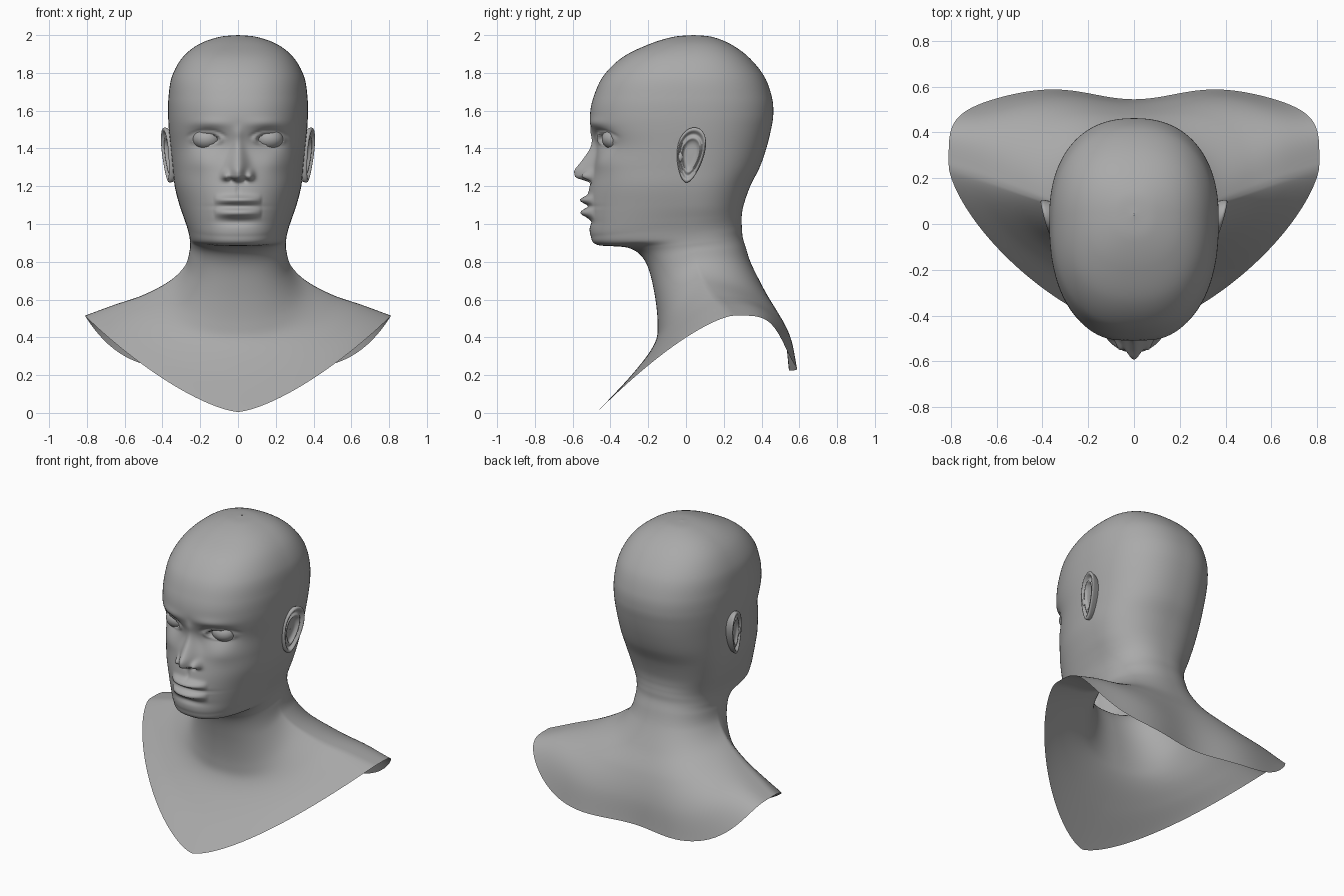
import bpy
import math
from math import exp, sin, cos, pi

if "Cube" in bpy.data.objects:
    bpy.data.objects.remove(bpy.data.objects["Cube"], do_unlink=True)

# One plain clay colour
clay = bpy.data.materials.new("grey_clay")
clay.use_nodes = True
GREY = (0.4, 0.4, 0.4, 1)
clay.diffuse_color = GREY
clay.node_tree.nodes["Principled BSDF"].inputs["Base Color"].default_value = GREY


def bell(*offsets):
    """Smooth bump: 1 at the centre, falling off with (distance, width) pairs."""
    return exp(-sum((d / w) ** 2 for d, w in offsets))


def ramp(value, low, high):
    t = min(max((value - low) / (high - low), 0), 1)
    return t * t * (3 - 2 * t)


def blend_rows(rows, steps):
    """Catmull-Rom interpolation through a list of equal-length tuples."""
    mirror_end = lambda a, b: [2 * p - q for p, q in zip(a, b)]
    pts = [mirror_end(rows[0], rows[1])] + rows + [mirror_end(rows[-1], rows[-2])]
    result = []
    for i in range(len(rows) - 1):
        for s in range(steps):
            t = s / steps
            result.append([
                b + 0.5 * t * (c - a + t * (2 * a - 5 * b + 4 * c - d + t * (3 * (b - c) + d - a)))
                for a, b, c, d in zip(*pts[i:i + 4])])
    return result + [list(rows[-1])]


def add_mesh(name, verts, faces, mirrored=True):
    mesh = bpy.data.meshes.new(name)
    mesh.from_pydata(verts, [], faces)
    mesh.materials.append(clay)
    obj = bpy.data.objects.new(name, mesh)
    bpy.context.collection.objects.link(obj)
    mesh.shade_smooth()
    if mirrored:
        mod = obj.modifiers.new("both_sides", 'MIRROR')
        mod.merge_threshold = 0.0005
    return obj


def grid_faces(rows, columns, closed=False):
    span = columns if closed else columns - 1
    return [(i * columns + j, (i + 1) * columns + j,
             (i + 1) * columns + (j + 1) % columns, i * columns + (j + 1) % columns)
            for i in range(rows - 1) for j in range(span)]


# Level head sections: height, half width, widest y, front y, back y
skull = [
    (2.0, 0.003, .04, .037, .043),
    (1.99, .1, .04, -.07, .14),
    (1.95, .21, .04, -.2, .24),
    (1.88, .295, .03, -.34, .335),
    (1.78, .35, .02, -.44, .415),
    (1.67, .368, .02, -.49, .455),
    (1.58, .37, .02, -.508, .462),
    (1.5, .366, .02, -.5, .45),
    (1.4, .356, .02, -.475, .425),
    (1.3, .346, .02, -.49, .39),
    (1.2, .335, .02, -.505, .34),
    (1.1, .31, .02, -.51, .305),
]
# Tilted jaw, neck and shoulder sections: front y z, side x y z, back y z, spread
lower = [
    (-.51, 1.0, .285, .02, 1.03, .295, 1.04, 0),
    (-.505, .94, .268, .02, .98, .295, 1.0, 0),
    (-.47, .89, .258, .03, .94, .297, .97, 0),
    (-.3, .872, .254, .04, .9, .3, .93, 0),
    (-.215, .8, .256, .05, .86, .315, .88, 0),
    (-.17, .65, .28, .06, .78, .345, .79, 0),
    (-.15, .47, .36, .09, .7, .41, .66, .1),
    (-.17, .36, .5, .14, .625, .48, .53, .4),
    (-.28, .21, .66, .2, .57, .525, .39, .75),
    (-.47, .005, .81, .25, .515, .545, .225, 1),
]
sections = blend_rows([(f, z, x, y, z, b, z, 0) for z, x, y, f, b in skull] + lower, 10)

EYE_X, EYE_Z, MOUTH_Z = 0.165, 1.452, 1.094


def face_relief(x, z):
    """How far the face stands forward of the plain head form."""
    out = 0
    # Nose: ridge, tip, wings and nostrils
    drop = ramp(z, 1.47, 1.28)
    base = ramp(z, 1.215, 1.25)
    out += base * (0.012 + 0.07 * drop) * bell((x, 0.026 + 0.026 * drop)) * ramp(z, 1.54, 1.46)
    out += 0.016 * bell((x, .035), (z - 1.28, .03))
    out += 0.038 * base * bell((x - .066, .02), (z - 1.255, .027))
    out -= 0.03 * bell((x - .035, .016), (z - 1.232, .011))
    # Lips and the hollow beneath them
    lip = max(0, 1 - (x / .125) ** 2) ** 0.7
    out += 0.012 * bell((x, .13), (z - 1.12, .09))
    out += 0.042 * lip * bell((z - MOUTH_Z - .033, .02))
    out += 0.042 * lip * bell((z - MOUTH_Z + .035, .023))
    out -= 0.016 * bell((x, .12), (z - MOUTH_Z, .006))
    out -= 0.012 * bell((x, .1), (z - 1.01, .02))
    out -= 0.006 * bell((x, .012), (z - 1.18, .025))
    # Brow, socket, cheek and eyelids
    dx, dz = x - EYE_X, z - EYE_Z
    out += 0.012 * bell((x - .15, .1), (z - 1.53, .03))
    out -= 0.038 * bell((dx, .085), (dz, .055))
    out += 0.012 * bell((x - .2, .08), (z - 1.33, .06))
    ring = math.hypot(dx / .064, (dz + dx * dx) / .025)
    out += 0.009 * bell((ring - 1.2, .22))
    out -= 0.005 * bell((ring - 1.75, .2)) * ramp(dz, 0, .02)
    out -= 0.03 * ramp(ring, 1.08, .9)
    return out


# Head, neck and shoulders as one open sheet, half built and mirrored
COLUMNS = 110
verts = []
for fy, fz, sx, sy, sz, by, bz, spread in sections:
    spread = min(max(spread, 0), 1)
    for j in range(COLUMNS):
        angle = pi * (j / (COLUMNS - 1)) ** 1.4
        s, c = (0, 1 if j == 0 else -1) if j in (0, COLUMNS - 1) else (sin(angle), cos(angle))
        front = c > 0
        power = 2.4 - 0.95 * spread if front else 2.3 + 2.2 * spread
        k = (abs(s) ** power + abs(c) ** power) ** (-1 / power)
        w = min(abs(c) * k, 1)
        x = sx * s * k
        end_y, end_z = (fy, fz) if front else (by, bz)
        y = sy + (end_y - sy) * w
        z = sz + (end_z - sz) * w ** (1 + (0.4 if front else 3.5) * spread)
        if front:
            y -= face_relief(x, z) * ramp(z, .9, 1.0) * ramp(c, 0, .3)
        else:
            blade = (x / .37) ** 2
            y += 0.045 * spread * blade * exp(1 - blade)
        verts.append((x, y, z))
add_mesh("head_and_shoulders", verts, grid_faces(len(sections), COLUMNS))

# Ears: shaped rings of (size, height) from the hollow to the rim and behind it
profile = blend_rows([(.01, .006), (.35, .006), (.5, .012), (.62, .024), (.76, .014),
                      (.9, .032), (1, .026), (.97, .005), (.75, -.06)], 4)
SPOKES = 48
verts = []
for size, height in profile:
    for j in range(SPOKES):
        a = 2 * pi * j / SPOKES
        dz = 0.145 * size * sin(a)
        dy = 0.072 * size * cos(a) * (1 + 0.28 * sin(a)) + 0.14 * dz
        verts.append((0.352 + 0.25 * dy + 0.06 * dz + height, 0.024 + dy, 1.365 + dz))
add_mesh("ears", verts, grid_faces(len(profile), SPOKES, closed=True))

# Small rounded parts: eyeballs and the flap in front of each ear
def add_ball(name, place, scale, turn=0):
    bpy.ops.mesh.primitive_uv_sphere_add(segments=32, ring_count=20)
    ball = bpy.context.object
    ball.name = name
    ball.location, ball.scale, ball.rotation_euler.z = place, scale, turn
    ball.data.materials.append(clay)
    bpy.ops.object.shade_smooth()


for side, label in ((1, "left"), (-1, "right")):
    add_ball(label + "_eyeball", (side * EYE_X, -0.374, EYE_Z), (.076, .072, .06), side * 0.25)
    add_ball(label + "_ear_flap", (side * 0.354, -0.03, 1.355), (.014, .016, .026))
